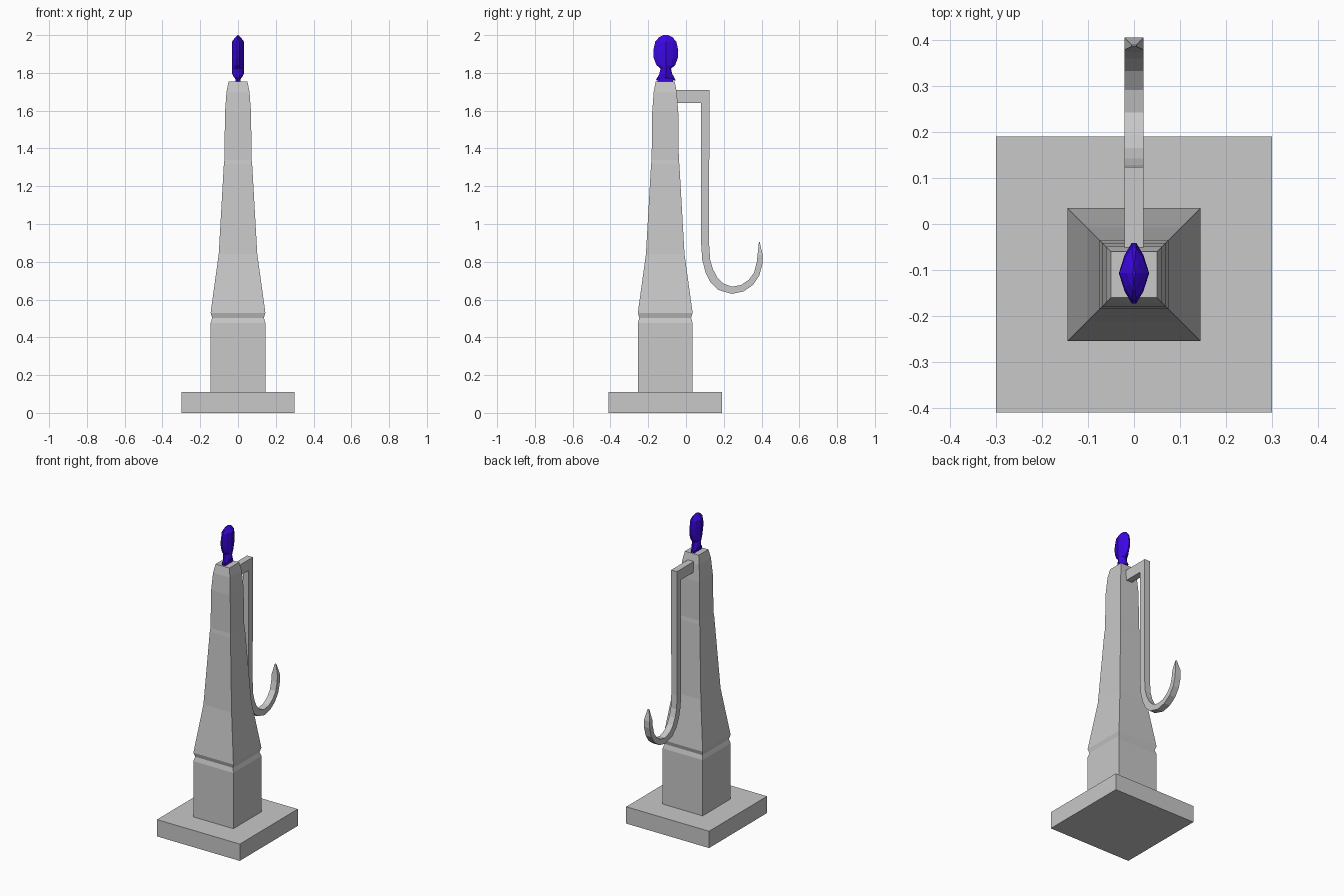
import bpy, bmesh

CY = -0.11  # y of the column axis


def material(name, rgb):
    m = bpy.data.materials.new(name)
    m.diffuse_color = (*rgb, 1)
    return m


STONE = material("stone_grey", (0.58, 0.58, 0.58))
BLUE = material("flame_blue", (0.045, 0.002, 0.78))


def loft(name, rings, mat):
    """Skin a list of equal-length vertex rings and cap both ends."""
    bm = bmesh.new()
    vs = [[bm.verts.new(p) for p in r] for r in rings]
    n = len(rings[0])
    for a, b in zip(vs, vs[1:]):
        for i in range(n):
            j = (i + 1) % n
            bm.faces.new((a[i], a[j], b[j], b[i]))
    bm.faces.new(vs[0][::-1])
    bm.faces.new(vs[-1])
    bmesh.ops.recalc_face_normals(bm, faces=bm.faces)
    me = bpy.data.meshes.new(name)
    bm.to_mesh(me)
    bm.free()
    me.materials.append(mat)
    ob = bpy.data.objects.new(name, me)
    bpy.context.collection.objects.link(ob)
    return ob


def square(h, z):
    return [(sx * h, CY + sy * h, z) for sx, sy in ((-1, -1), (1, -1), (1, 1), (-1, 1))]


# square base slab
loft("base_slab", [square(0.3, 0), square(0.3, 0.11)], STONE)

# tapering column with shallow grooves: (half width, height)
column = [(0.145, 0.10), (0.145, 0.475), (0.137, 0.503), (0.145, 0.53),
          (0.101, 0.81), (0.107, 0.84), (0.075, 1.315), (0.072, 1.34),
          (0.069, 1.59), (0.061, 1.70), (0.05, 1.755)]
column[4:6] = [(0.106, 0.812), (0.102, 0.842)]
loft("column", [square(h, z) for h, z in column], STONE)

# bracket arm, drop and curved hook: (inner y, inner z, outer y, outer z)
path = [(-0.07, 1.64, -0.07, 1.71), (0.08, 1.64, 0.124, 1.71)]
# the drop swaps to the hook: the arm's underside becomes the near face
path += [(0.08, 0.90, 0.122, 0.90), (0.086, 0.81, 0.128, 0.81),
         (0.103, 0.745, 0.143, 0.76), (0.130, 0.69, 0.165, 0.718),
         (0.170, 0.651, 0.195, 0.686), (0.243, 0.630, 0.243, 0.668),
         (0.305, 0.643, 0.292, 0.677), (0.355, 0.678, 0.333, 0.705),
         (0.388, 0.727, 0.360, 0.742), (0.405, 0.790, 0.374, 0.795),
         (0.406, 0.835, 0.379, 0.838), (0.390, 0.906, 0.386, 0.904)]
rings = []
for i, (y0, z0, y1, z1) in enumerate(path):
    w = 0.005 if i == len(path) - 1 else 0.021
    rings.append([(-w, y0, z0), (w, y0, z0), (w, y1, z1), (-w, y1, z1)])
loft("hook_bracket", rings, STONE)

# faceted flame: (half width x, half depth y, height)
flame = [(0.022, 0.053, 1.76), (0.031, 0.034, 1.795), (0.033, 0.028, 1.822),
         (0.033, 0.050, 1.842), (0.033, 0.064, 1.88), (0.033, 0.066, 1.92),
         (0.032, 0.056, 1.965), (0.015, 0.036, 1.988), (0.003, 0.012, 2.0)]
section = [(1, 0), (0.62, 0.6), (0.15, 1), (-0.15, 1), (-0.62, 0.6),
           (-1, 0), (-0.62, -0.6), (-0.15, -1), (0.15, -1), (0.62, -0.6)]
flame_rings = []
for k, (wx, wy, z) in enumerate(flame):
    # the foot arches upward between its two flared ends
    flame_rings.append([(wx * a, CY + 0.003 + wy * b,
                         z + (0.018 * (1 - abs(b)) if k == 0 else 0))
                        for a, b in section])
loft("flame", flame_rings, BLUE)

# small peg joining the flame to the column top
loft("flame_peg", [[(sx * 0.012, CY + sy * 0.04, z)
                    for sx, sy in ((-1, -1), (1, -1), (1, 1), (-1, 1))]
                   for z in (1.75, 1.775)], BLUE)
